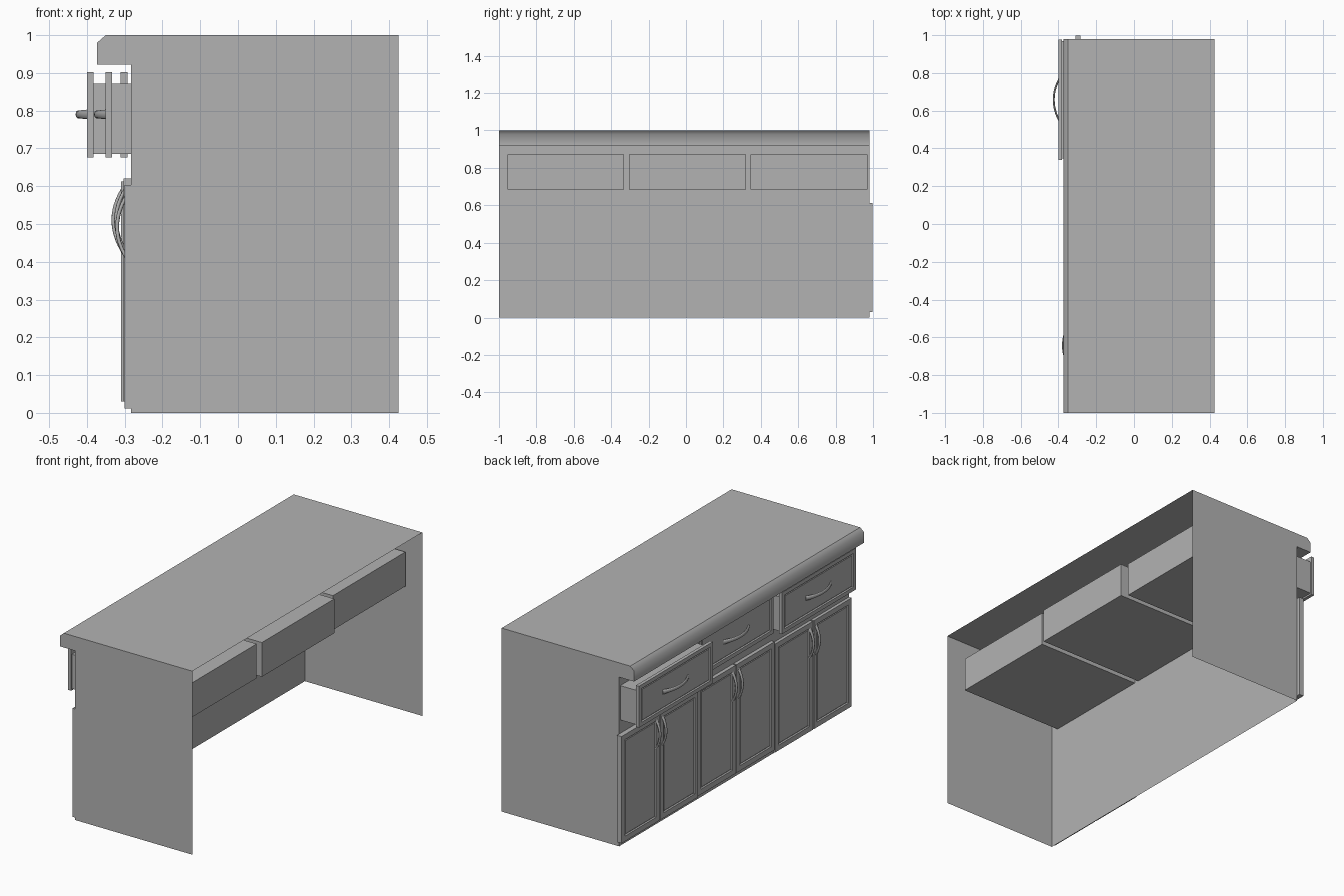
import bpy, bmesh, math
from mathutils import Vector

cube = bpy.data.objects.get("Cube")
if cube:
    bpy.data.objects.remove(cube)

grey = bpy.data.materials.new("plain_grey")
grey.use_nodes = True
COLOUR = (0.45, 0.45, 0.45, 1)
grey.diffuse_color = COLOUR
grey.node_tree.nodes["Principled BSDF"].inputs["Base Color"].default_value = COLOUR


def finish(bm, name):
    bmesh.ops.recalc_face_normals(bm, faces=bm.faces)
    mesh = bpy.data.meshes.new(name)
    bm.to_mesh(mesh)
    bm.free()
    mesh.materials.append(grey)
    obj = bpy.data.objects.new(name, mesh)
    bpy.context.collection.objects.link(obj)
    return obj


def add_box(bm, lo, hi):
    lo, hi = Vector(lo), Vector(hi)
    geo = bmesh.ops.create_cube(bm, size=1)
    for v in geo["verts"]:
        v.co = (lo + hi) / 2 + v.co * (hi - lo)


def panel_front(name, lo, hi, frame):
    """Box whose -x face carries a frame, a moulding and a sunken panel."""
    bm = bmesh.new()
    add_box(bm, lo, hi)
    bm.normal_update()
    face = min(bm.faces, key=lambda f: f.calc_center_median().x)
    for width, depth in ((frame, 0), (0.006, -0.006), (0.006, 0.003)):
        bmesh.ops.inset_region(bm, faces=[face], thickness=width, depth=depth)
    return finish(bm, name)


def handle(name, centre, along, half_length, bulge, half_width):
    """Bowed pull: an oval section swept along an arc that rises towards -x."""
    bm = bmesh.new()
    centre, along = Vector(centre), Vector(along)
    out = Vector((-1, 0, 0))
    side = along.cross(out)
    steps, sides = 12, 8
    rings = []
    for i in range(steps + 1):
        t = 2 * i / steps - 1
        mid = centre + along * (t * half_length) + out * (bulge * (1 - t * t))
        tangent = (along * half_length - out * (2 * bulge * t)).normalized()
        normal = tangent.cross(side)
        wide = half_width * (1 + 0.3 * t * t)
        ring = []
        for k in range(sides):
            a = math.tau * k / sides
            ring.append(bm.verts.new(mid + side * (wide * math.cos(a)) + normal * (0.005 * math.sin(a))))
        rings.append(ring)
    for a, b in zip(rings, rings[1:]):
        for k in range(sides):
            n = (k + 1) % sides
            bm.faces.new((a[k], a[n], b[n], b[k])).smooth = True
    bm.faces.new(rings[0])
    bm.faces.new(rings[-1])
    return finish(bm, name)


# Carcass: thin worktop with a lipped edge, face sheet and two ends, open behind
NEAR, FAR, FACE, BACK = -1.0, 0.98, -0.283, 0.425
profile = [(BACK, 1), (-0.35, 1), (-0.373, 0.98), (-0.373, 0.922), (FACE, 0.922), (FACE, 0)]
bm = bmesh.new()
near = [bm.verts.new((x, NEAR, z)) for x, z in profile]
far = [bm.verts.new((x, FAR, z)) for x, z in profile]
for i in range(len(profile) - 1):
    sheet = bm.faces.new((near[i], near[i + 1], far[i + 1], far[i]))
    sheet.smooth = i in (1, 2)
for row, y in ((near, NEAR), (far, FAR)):
    bm.faces.new(row + [bm.verts.new((BACK, y, 0))])
finish(bm, "cabinet_carcass")

# Drawers, each pulled out by a different amount
for label, y, front in (("right", -0.643, -0.351), ("middle", 0.008, -0.311), ("left", 0.658, -0.4)):
    bm = bmesh.new()
    shift = front + 0.4
    add_box(bm, (front + 0.016, y - 0.312, 0.685), (0.33 + shift * 0.3, y + 0.312, 0.872))
    finish(bm, label + "_drawer_box")
    panel_front(label + "_drawer_front", (front, y - 0.318, 0.676), (front + 0.018, y + 0.318, 0.902), 0.03)
    handle(label + "_drawer_handle", (front + 0.004, y, 0.79), (0, 1, 0), 0.11, 0.029, 0.01)

# Pairs of doors with bowed handles beside the meeting edges
for label, y, front, low, high in (("right", -0.668, -0.3, 0.012, 0.603),
                                   ("middle", 0.0, -0.303, 0.03, 0.62),
                                   ("left", 0.668, -0.31, 0.03, 0.612)):
    for s, part in ((-1, "near"), (1, "far")):
        a, b = sorted((y + s * 0.004, y + s * 0.33))
        name = f"{label}_{part}_door"
        panel_front(name, (front, a, low), (FACE, b, high), 0.04)
        handle(name + "_handle", (front + 0.004, y + s * 0.026, low + 0.48), (0, 0, 1), 0.08, 0.024, 0.008)
